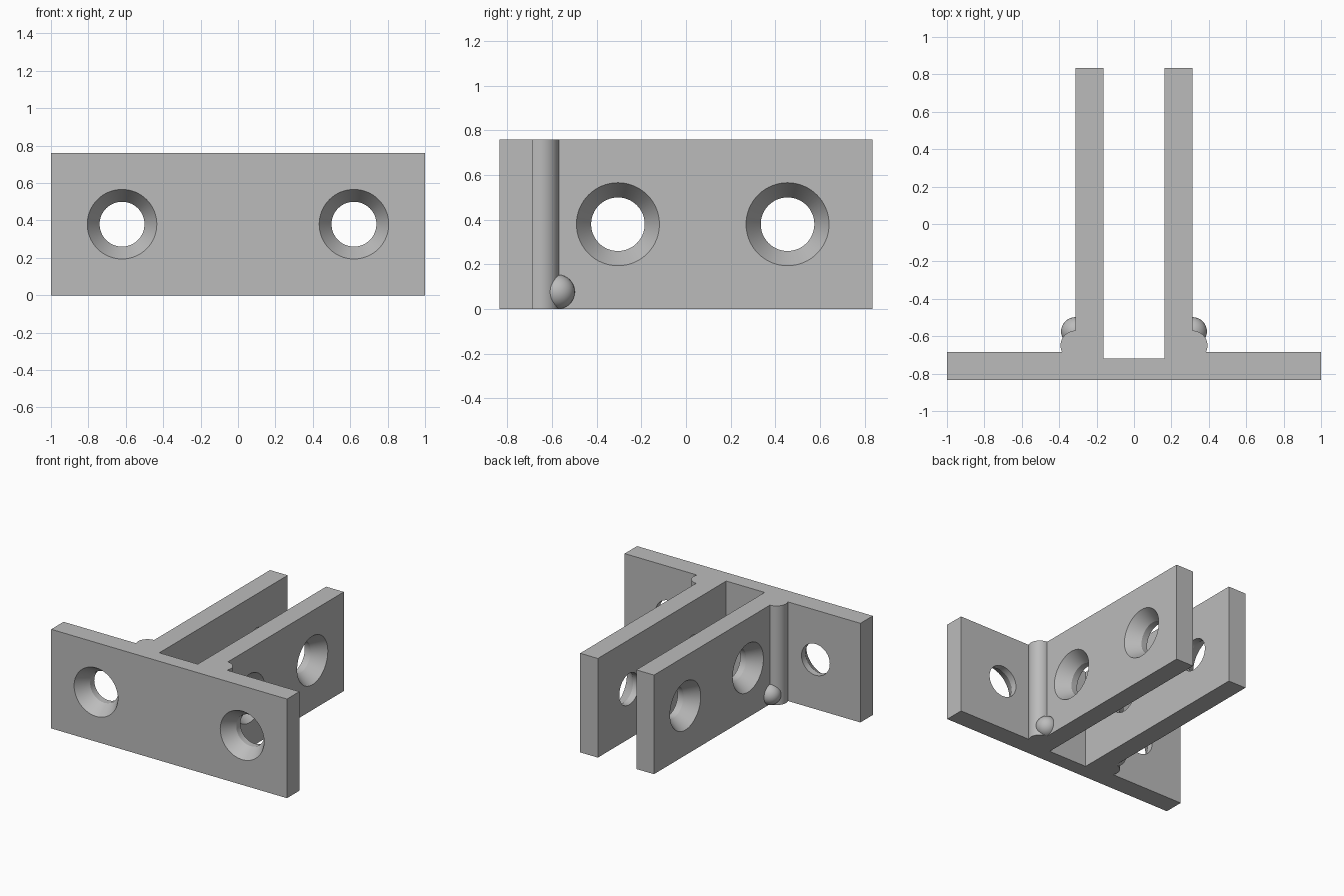
import bpy, bmesh, math
from mathutils import Vector

if "Cube" in bpy.data.objects:
    bpy.data.objects.remove(bpy.data.objects["Cube"])

H = 0.76                       # height of the bracket
FRONT, BACK = -0.835, 0.835    # y extents
PLATE = -0.685                 # rear face of the mounting plate
OUT, INN = 0.313, 0.163        # outer and inner x of the arms

grey = bpy.data.materials.new("plain grey")
grey.diffuse_color = (0.5, 0.5, 0.5, 1)
grey.use_nodes = True
grey.node_tree.nodes["Principled BSDF"].inputs["Base Color"].default_value = grey.diffuse_color


def make_object(name, bm):
    bmesh.ops.recalc_face_normals(bm, faces=bm.faces)
    me = bpy.data.meshes.new(name)
    bm.to_mesh(me)
    bm.free()
    me.materials.append(grey)
    ob = bpy.data.objects.new(name, me)
    bpy.context.collection.objects.link(ob)
    return ob


def activate(ob):
    bpy.ops.object.select_all(action='DESELECT')
    ob.select_set(True)
    bpy.context.view_layer.objects.active = ob


# Plan outline of plate, arms and corner beads, mirrored about x = 0
r, cy = 0.08, -0.65
a0 = math.asin((PLATE - cy) / r)
half = [(1, FRONT), (1, PLATE)]
for i in range(17):
    a = a0 + (math.pi / 2 - a0) * i / 16
    half.append((OUT + r * math.cos(a), cy + r * math.sin(a)))
half += [(OUT, BACK), (INN, BACK), (INN, -0.72)]
outline = half + [(-x, y) for x, y in reversed(half)]

bm = bmesh.new()
base = bm.faces.new([bm.verts.new((x, y, 0)) for x, y in outline])
ext = bmesh.ops.extrude_face_region(bm, geom=[base])
bmesh.ops.translate(bm, vec=(0, 0, H),
                    verts=[v for v in ext["geom"] if isinstance(v, bmesh.types.BMVert)])
bracket = make_object("bracket", bm)


# Countersunk screw hole cutter: revolved rings along the drilling direction
def hole_cutter(pos, direction, n=64):
    bm = bmesh.new()
    rot = Vector(direction).to_track_quat('Z', 'Y')
    rings = []
    for d, rad in [(-0.03, 0.186), (0, 0.186), (0.1, 0.12), (0.2, 0.12)]:
        rings.append([bm.verts.new(Vector(pos) + rot @ Vector(
            (rad * math.cos(2 * math.pi * i / n), rad * math.sin(2 * math.pi * i / n), d)))
            for i in range(n)])
    for a, b in zip(rings, rings[1:]):
        for i in range(n):
            j = (i + 1) % n
            bm.faces.new((a[i], a[j], b[j], b[i]))
    bm.faces.new(rings[0])
    bm.faces.new(rings[-1])
    ob = make_object("hole_cutter", bm)
    ob.hide_render = True
    return ob


cutters = []
for s in (-1, 1):
    cutters.append(hole_cutter((s * 0.62, FRONT, H / 2), (0, 1, 0)))
    for y in (-0.305, 0.455):
        cutters.append(hole_cutter((s * OUT, y, H / 2), (-s, 0, 0)))

# Drill the holes, then discard the cutters
activate(bracket)
for c in cutters:
    m = bracket.modifiers.new("hole", 'BOOLEAN')
    m.operation, m.solver, m.object = 'DIFFERENCE', 'EXACT', c
    bpy.ops.object.modifier_apply(modifier=m.name)
for c in cutters:
    bpy.data.objects.remove(c)
activate(bracket)
bpy.ops.object.shade_smooth_by_angle(angle=math.radians(25))

# Small round stops at the foot of each bead
for side, s in (("left", -1), ("right", 1)):
    bm = bmesh.new()
    bmesh.ops.create_uvsphere(bm, u_segments=32, v_segments=16, radius=0.077)
    bmesh.ops.translate(bm, vec=(s * OUT, -0.575, 0.077), verts=bm.verts)
    ball = make_object(side + "_round_stop", bm)
    activate(ball)
    bpy.ops.object.shade_smooth_by_angle(angle=math.radians(30))
